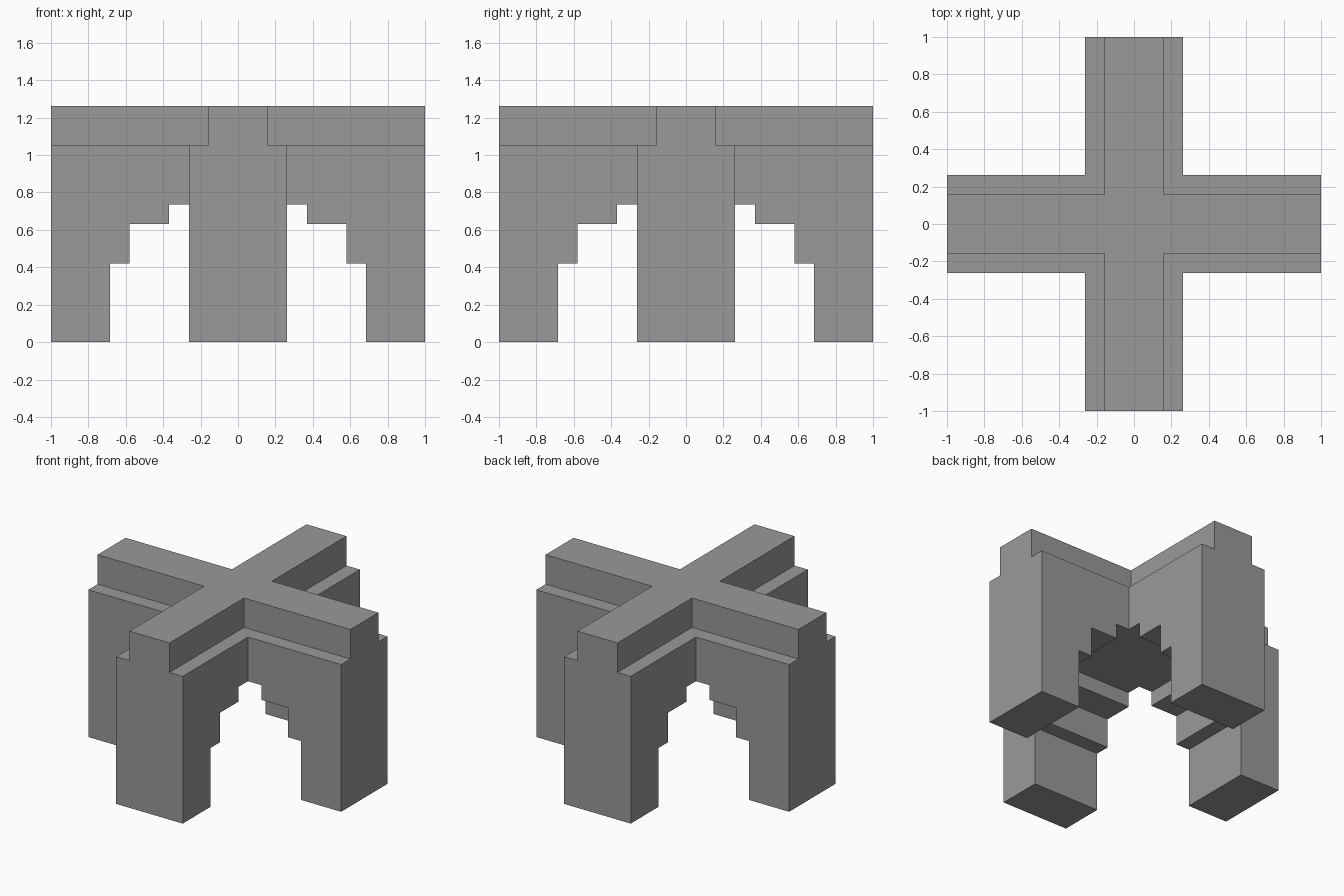
import bpy, bmesh
from math import pi
from mathutils import Matrix, Vector

U = 2 / 19           # block module
HALF, REACH = 2.5, 9.5   # half width and length of each arm
CAP_HALF = 1.5
LEDGE, TOP = 10, 12

default = bpy.data.objects.get("Cube")
if default:
    bpy.data.objects.remove(default)

stone = bpy.data.materials.new("grey_stone")
stone.use_nodes = True
grey = (0.32, 0.32, 0.32, 1)
stone.diffuse_color = grey
stone.node_tree.nodes["Principled BSDF"].inputs["Base Color"].default_value = grey


def cross(name, profile, half):
    """Four open-ended arms, profiled in x/z, welded around a square hub."""
    bm = bmesh.new()

    def face(points, turn):
        bm.faces.new([bm.verts.new(turn @ (Vector(p) * U)) for p in points])

    for i in range(4):
        turn = Matrix.Rotation(i * pi / 2, 3, 'Z')
        for side in (-half, half):
            face([(x, side, z) for x, z in profile], turn)
        for (x0, z0), (x1, z1) in zip(profile, profile[1:]):
            face([(x0, -half, z0), (x0, half, z0),
                  (x1, half, z1), (x1, -half, z1)], turn)
    for z in (profile[0][1], profile[-1][1]):
        face([(-half, -half, z), (half, -half, z),
              (half, half, z), (-half, half, z)], Matrix.Identity(3))

    bmesh.ops.remove_doubles(bm, verts=bm.verts, dist=1e-4)
    bmesh.ops.recalc_face_normals(bm, faces=bm.faces)
    bmesh.ops.dissolve_limit(bm, angle_limit=0.01, verts=bm.verts, edges=bm.edges)
    mesh = bpy.data.meshes.new(name)
    bm.to_mesh(mesh)
    bm.free()
    mesh.materials.append(stone)
    obj = bpy.data.objects.new(name, mesh)
    bpy.context.collection.objects.link(obj)


# Stepped arches meeting in the middle, standing on four legs
cross("stepped_arches",
      [(HALF, 7), (3.5, 7), (3.5, 6), (5.5, 6), (5.5, 4), (6.5, 4), (6.5, 0),
       (REACH, 0), (REACH, LEDGE), (HALF, LEDGE)], HALF)

# Narrower crossed beams along the top
cross("top_beams",
      [(CAP_HALF, LEDGE), (REACH, LEDGE), (REACH, TOP), (CAP_HALF, TOP)], CAP_HALF)
